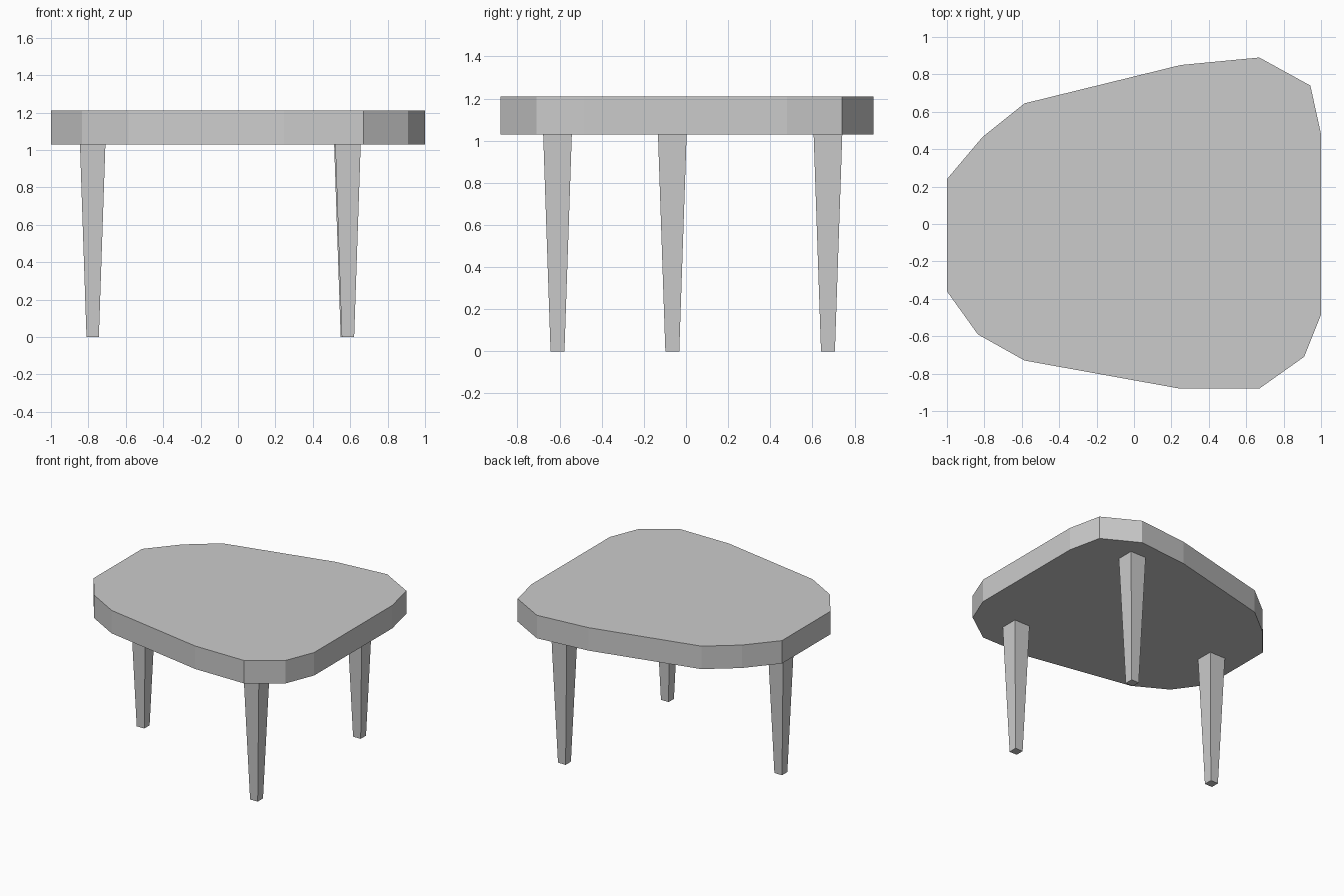
import bpy, bmesh

if "Cube" in bpy.data.objects:
    bpy.data.objects.remove(bpy.data.objects["Cube"])

TOP_Z, UNDER_Z = 1.21, 1.03


def loft(name, lower, upper):
    """Closed solid between two matching counter-clockwise rings."""
    bm = bmesh.new()
    a = [bm.verts.new(p) for p in lower]
    b = [bm.verts.new(p) for p in upper]
    n = len(a)
    for i in range(n):
        j = (i + 1) % n
        bm.faces.new((a[i], a[j], b[j], b[i]))
    bm.faces.new(a[::-1])
    bm.faces.new(b)
    mesh = bpy.data.meshes.new(name)
    bm.to_mesh(mesh)
    bm.free()
    obj = bpy.data.objects.new(name, mesh)
    bpy.context.collection.objects.link(obj)
    return obj


def square(x, y, z, half):
    return [(x + sx * half, y + sy * half, z)
            for sx, sy in ((-1, -1), (1, -1), (1, 1), (-1, 1))]


# Rounded, irregular table top
outline = [(-1, -0.36), (-0.835, -0.59), (-0.585, -0.73), (0.245, -0.88),
           (0.67, -0.88), (0.91, -0.71), (1, -0.485), (1, 0.48),
           (0.943, 0.74), (0.67, 0.89), (0.25, 0.85), (-0.585, 0.645),
           (-0.81, 0.465), (-1, 0.24)]
loft("table_top", [(x, y, UNDER_Z) for x, y in outline],
     [(x, y, TOP_Z) for x, y in outline])

# Three square tapered legs
for name, x, y in (("left_leg", -0.777, -0.065),
                   ("front_right_leg", 0.588, -0.61),
                   ("back_right_leg", 0.582, 0.674)):
    loft(name, square(x, y, 0, 0.033), square(x, y, UNDER_Z, 0.068))
